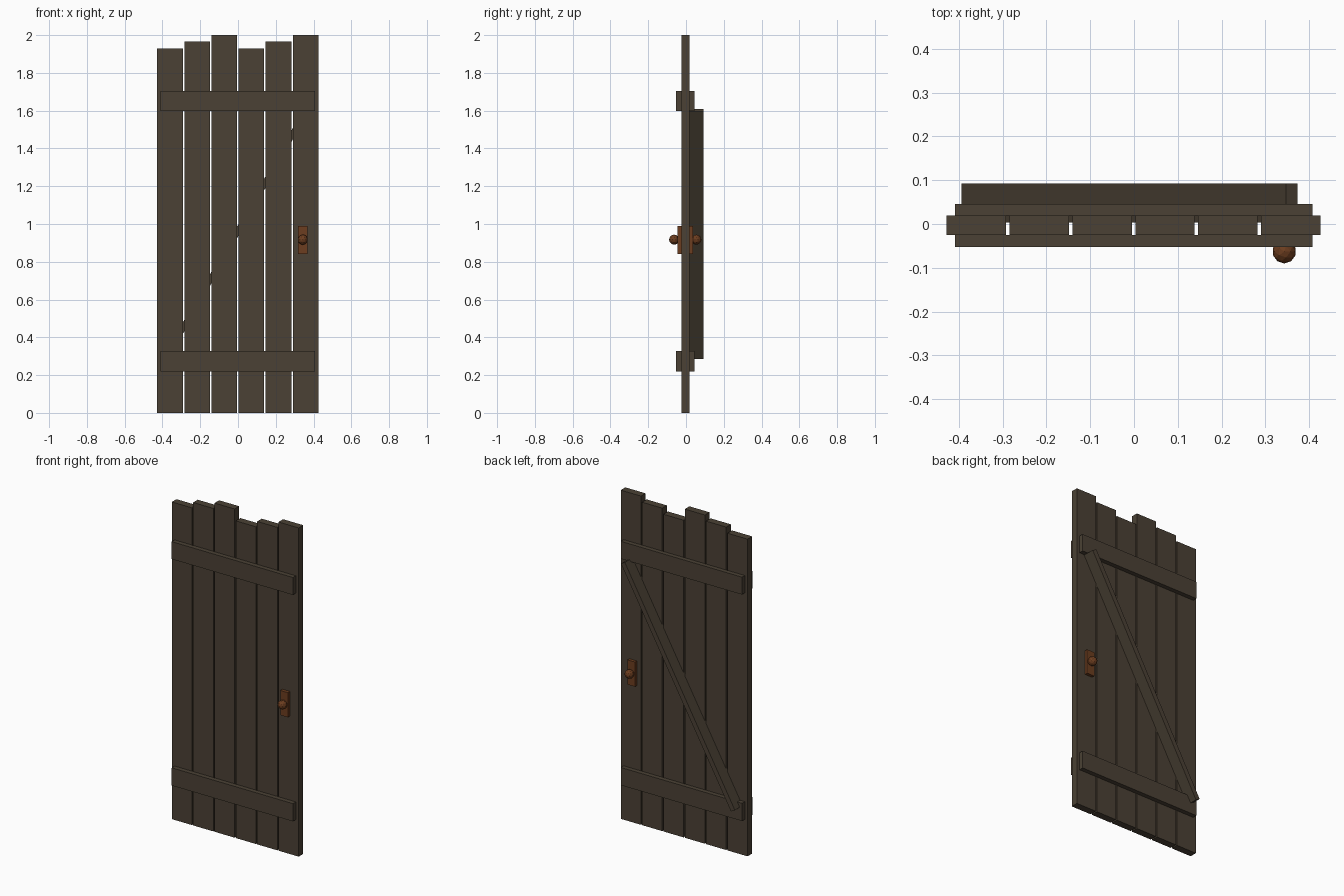
import bpy, math

if "Cube" in bpy.data.objects:
    bpy.data.objects.remove(bpy.data.objects["Cube"])


def material(name, rgb):
    m = bpy.data.materials.new(name)
    m.diffuse_color = (*rgb, 1)
    m.use_nodes = True
    m.node_tree.nodes["Principled BSDF"].inputs["Base Color"].default_value = m.diffuse_color
    return m


wood = material("dark wood", (0.070, 0.053, 0.035))
copper = material("aged copper", (0.150, 0.047, 0.014))


def box(name, x, y, z, mat):
    """Box from (min, max) ranges on each axis."""
    bpy.ops.mesh.primitive_cube_add(
        size=1, location=[(r[0] + r[1]) / 2 for r in (x, y, z)])
    ob = bpy.context.object
    ob.name = name
    ob.scale = [r[1] - r[0] for r in (x, y, z)]
    bpy.ops.object.transform_apply(location=False, rotation=False, scale=True)
    ob.data.materials.append(mat)
    return ob


# Six upright planks with stepped tops and narrow gaps
pitch, width = 0.1436, 0.1355
for i, top in enumerate([1.93, 1.965, 2.0] * 2):
    cx = (i - 2.5) * pitch - 0.001
    box(f"plank_{i + 1}", (cx - width / 2, cx + width / 2),
        (-0.025, 0.019), (0, top), wood)

# Cross battens on both faces
for level, z in (("lower", (0.22, 0.328)), ("upper", (1.598, 1.704))):
    for side, y in (("front", (-0.053, -0.025)), ("back", (0.019, 0.046))):
        box(f"{level}_{side}_batten", (-0.409, 0.407), y, z, wood)

# Thin diagonal brace on the back
brace = box("diagonal_brace", (-0.7525, 0.7525), (-0.0445, 0.0445),
            (-0.015, 0.015), wood)
brace.location = (-0.01, 0.0475, 0.947)
brace.rotation_euler.y = -math.radians(60.5)

# Handle plates and round knobs on both faces
for side, y, ky in (("front", (-0.046, -0.025), -0.063),
                    ("back", (0.019, 0.038), 0.055)):
    box(f"{side}_handle_plate", (0.317, 0.368), y, (0.84, 0.99), copper)
    bpy.ops.mesh.primitive_ico_sphere_add(
        subdivisions=2, radius=0.027, location=(0.343, ky, 0.917))
    knob = bpy.context.object
    knob.name = f"{side}_knob"
    knob.data.materials.append(copper)
